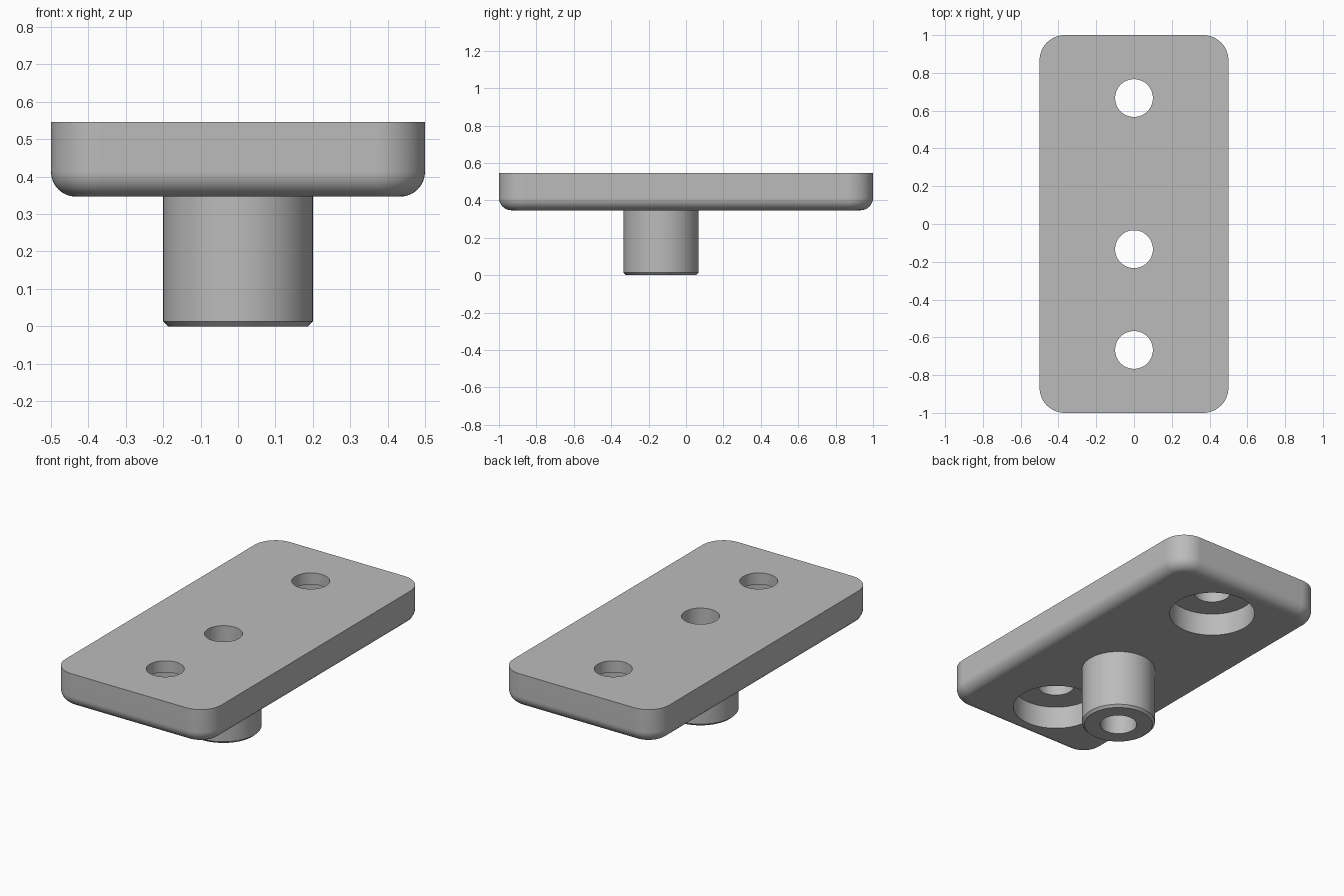
import bpy, bmesh
from math import pi, sin, cos

cube = bpy.data.objects.get("Cube")
if cube:
    bpy.data.objects.remove(cube, do_unlink=True)

UNIT = 1 / 15
BASE, TOP = 5.2 * UNIT, 8.2 * UNIT      # underside and top of the plate
HOLE_R, BORE_R, BOSS_R = 0.1, 0.233, 0.2
BORE_TOP = BASE + 2 * UNIT
CHAMFER = 0.2 * UNIT
BOSS_Y, SCREW_Y = -2 * UNIT, 10 * UNIT

gray = bpy.data.materials.new("plain gray")
gray.use_nodes = True
color = (0.5, 0.5, 0.5, 1)
gray.diffuse_color = color
gray.node_tree.nodes["Principled BSDF"].inputs["Base Color"].default_value = color


def stack_rings(name, rings):
    """Closed solid skinned through a stack of rings with equal point counts."""
    bm = bmesh.new()
    loops = [[bm.verts.new(p) for p in ring] for ring in rings]
    for a, b in zip(loops, loops[1:]):
        for i in range(len(a)):
            j = (i + 1) % len(a)
            bm.faces.new((a[i], a[j], b[j], b[i]))
    bm.faces.new(loops[0][::-1])
    bm.faces.new(loops[-1])
    bmesh.ops.recalc_face_normals(bm, faces=bm.faces)
    mesh = bpy.data.meshes.new(name)
    bm.to_mesh(mesh)
    bm.free()
    mesh.materials.append(gray)
    obj = bpy.data.objects.new(name, mesh)
    bpy.context.collection.objects.link(obj)
    return obj


def circle(r, y, z, n=64):
    return [(r * cos(2 * pi * i / n), y + r * sin(2 * pi * i / n), z) for i in range(n)]


def rounded_rect(inset, z, steps=12):
    """Plate outline, shrunk by inset, with rounded corners."""
    corner = 2 * UNIT
    cx, cy, r = 0.5 - corner, 1 - corner, corner - inset
    pts = []
    for k, (sx, sy) in enumerate(((1, 1), (-1, 1), (-1, -1), (1, -1))):
        for i in range(steps + 1):
            a = (k + i / steps) * pi / 2
            pts.append((sx * cx + r * cos(a), sy * cy + r * sin(a), z))
    return pts


def cylinder(name, r, y, z0, z1):
    return stack_rings(name, [circle(r, y, z0), circle(r, y, z1)])


def combine(target, tool, operation):
    mod = target.modifiers.new(operation.title(), "BOOLEAN")
    mod.operation, mod.solver, mod.object = operation, "EXACT", tool
    tool.hide_render = True
    bpy.context.view_layer.objects.active = target
    bpy.ops.object.modifier_apply(modifier=mod.name)
    bpy.data.objects.remove(tool, do_unlink=True)


# Plate with a rounded lower edge
FILLET, STEPS = UNIT, 8
rings = []
for i in range(STEPS + 1):
    a = i / STEPS * pi / 2
    rings.append(rounded_rect(FILLET * (1 - sin(a)), BASE + FILLET * (1 - cos(a))))
rings.append(rounded_rect(0, TOP))
plate = stack_rings("mounting_plate", rings)

# Boss with a chamfered foot
boss = stack_rings("boss", [
    circle(BOSS_R - CHAMFER, BOSS_Y, 0),
    circle(BOSS_R, BOSS_Y, CHAMFER),
    circle(BOSS_R, BOSS_Y, BASE + UNIT),
])
combine(plate, boss, "UNION")

# Through holes, with counterbores below the two screw holes
for y in (SCREW_Y, BOSS_Y, -SCREW_Y):
    combine(plate, cylinder("hole_cutter", HOLE_R, y, -0.1, TOP + 0.1), "DIFFERENCE")
for y in (SCREW_Y, -SCREW_Y):
    combine(plate, cylinder("bore_cutter", BORE_R, y, BASE - 0.1, BORE_TOP), "DIFFERENCE")

# Smooth curved walls, crisp edges and flat faces
bpy.ops.object.select_all(action="DESELECT")
plate.select_set(True)
bpy.context.view_layer.objects.active = plate
bpy.ops.object.shade_smooth_by_angle(angle=pi / 6)
weighted = plate.modifiers.new("Weighted Normals", "WEIGHTED_NORMAL")
weighted.keep_sharp = True
